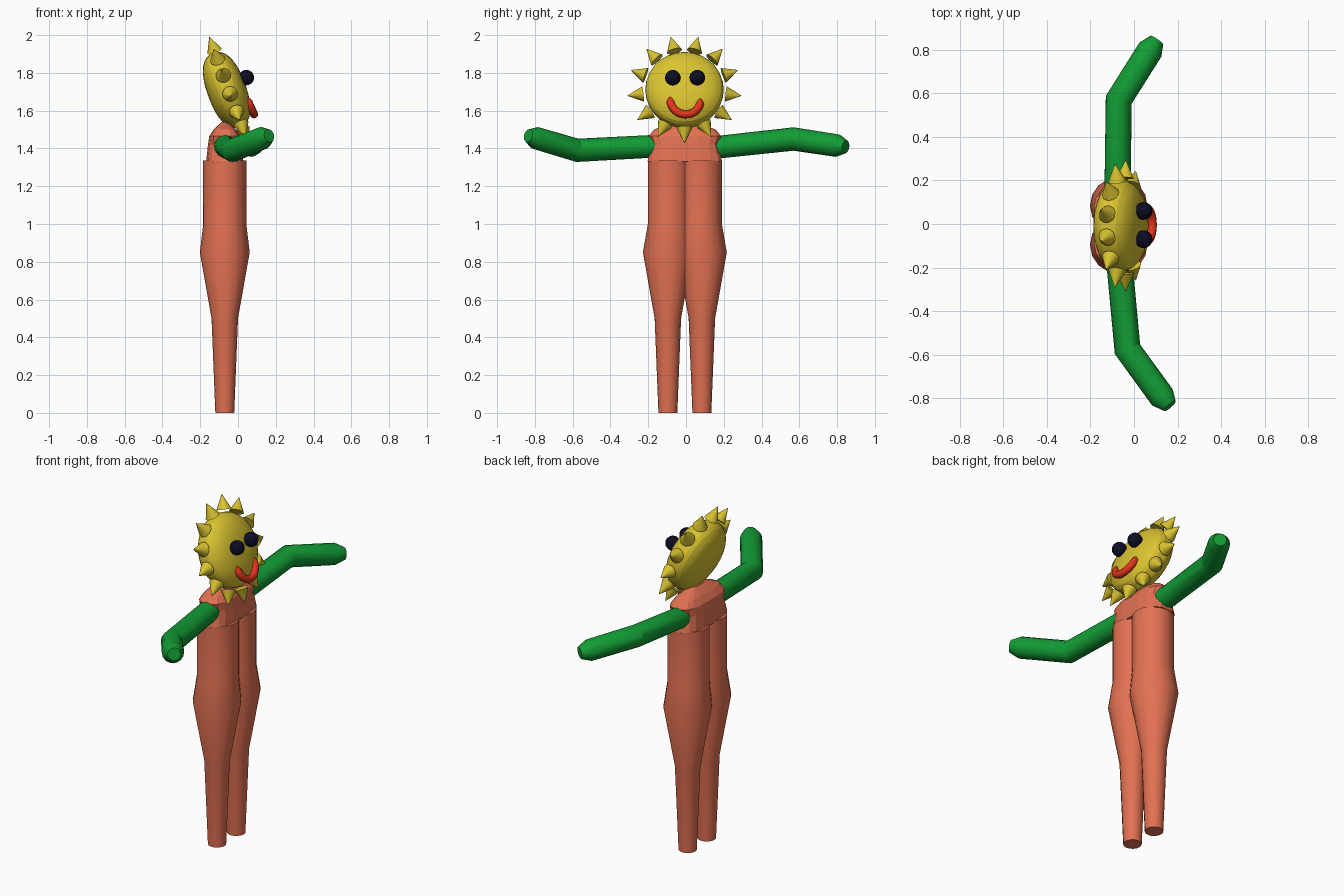
import bpy, bmesh, math
from mathutils import Vector, Matrix

if "Cube" in bpy.data.objects:
    bpy.data.objects.remove(bpy.data.objects["Cube"])

def mat(name, rgb):
    m = bpy.data.materials.new(name)
    m.diffuse_color = (*rgb, 1)
    m.use_nodes = True
    m.node_tree.nodes["Principled BSDF"].inputs["Base Color"].default_value = m.diffuse_color
    return m

CORAL = mat("coral", (0.76, 0.165, 0.085))
GREEN = mat("green", (0.006, 0.33, 0.035))
YELLOW = mat("yellow", (0.70, 0.55, 0.03))
NAVY = mat("navy", (0.004, 0.004, 0.018))
RED = mat("red", (0.78, 0.035, 0.012))

def finish(name, bm, material, angle=None):
    bmesh.ops.recalc_face_normals(bm, faces=bm.faces)
    me = bpy.data.meshes.new(name)
    bm.to_mesh(me)
    bm.free()
    me.materials.append(material)
    ob = bpy.data.objects.new(name, me)
    bpy.context.collection.objects.link(ob)
    if angle:
        bpy.context.view_layer.objects.active = ob
        ob.select_set(True)
        bpy.ops.object.shade_smooth_by_angle(angle=math.radians(angle))
        ob.select_set(False)
    return ob

def loft(name, rings, material, angle=None):
    """Skin a list of point rings and cap both ends."""
    bm = bmesh.new()
    vs = [[bm.verts.new(p) for p in r] for r in rings]
    n = len(vs[0])
    for a, b in zip(vs, vs[1:]):
        for i in range(n):
            j = (i + 1) % n
            bm.faces.new((a[i], a[j], b[j], b[i]))
    bm.faces.new(vs[0])
    bm.faces.new(vs[-1])
    return finish(name, bm, material, angle)

def tube(name, pts, radii, ref, material, sides=16, angle=30):
    pts, ref = [Vector(p) for p in pts], Vector(ref)
    rings = []
    for i, (p, r) in enumerate(zip(pts, radii)):
        t = Vector()
        if i > 0:
            t += (p - pts[i - 1]).normalized()
        if i < len(pts) - 1:
            t += (pts[i + 1] - p).normalized()
        t.normalize()
        u = t.cross(ref).normalized()
        v = t.cross(u)
        rings.append([p + r * (u * math.cos(2 * math.pi * k / sides) + v * math.sin(2 * math.pi * k / sides))
                      for k in range(sides)])
    return loft(name, rings, material, angle)

def circle(c, r, n=16):
    return [(c[0] + r * math.cos(2 * math.pi * k / n), c[1] + r * math.sin(2 * math.pi * k / n), c[2])
            for k in range(n)]

# Legs running up into the two halves of the torso: (offset, z, radius)
half = [(.09, 0, .05), (.09, .5, .07), (.09, .85, .132), (.082, 1.0, .114), (.082, 1.335, .114)]
for side, s in (("left", 1), ("right", -1)):
    loft(side + "_leg_and_torso", [circle((-.07, s * o - .006, z), r) for o, z, r in half], CORAL, 30)

# Shoulders: squared-off rings closing towards the neck (z, half depth, half width)
def squared(z, hx, hy, n=16):
    pts = []
    for k in range(n):
        a = 2 * math.pi * (k + .5) / n
        c, s = math.cos(a), math.sin(a)
        pts.append((-.07 + hx * math.copysign(abs(c) ** .6, c),
                    -.006 + hy * math.copysign(abs(s) ** .6, s), z))
    return pts

loft("shoulders", [squared(*r) for r in
     ((1.33, .1, .2), (1.42, .09, .178), (1.465, .083, .195), (1.5, .06, .165), (1.54, .02, .06))], CORAL)

# Arms, bent at the elbow with blunt tips
arm_r = (.06, .06, .062, .06, .035)
tube("left_arm", [(-.075, .1, 1.405), (-.075, .2, 1.41), (-.07, .57, 1.45), (.075, .80, 1.415), (.105, .845, 1.408)],
     arm_r, (0, 0, 1), GREEN)
tube("right_arm", [(-.07, -.1, 1.415), (-.065, -.2, 1.41), (-.03, -.575, 1.39), (.13, -.795, 1.455), (.165, -.835, 1.468)],
     arm_r, (0, 0, 1), GREEN)

# Head: thick rounded disc, leaning back; local z is the facing direction
tilt = math.radians(20)
HEAD = Matrix.Translation((-.06, -.008, 1.71)) @ Matrix.Rotation(math.pi / 2 - tilt, 4, 'Y')
rings = []
for i in range(17):
    a = -math.pi / 2 + math.pi * (i + .15) / 16.3
    r = .208 * math.cos(a) ** .85
    h = .103 * math.copysign(abs(math.sin(a)) ** .85, a)
    rings.append([HEAD @ Vector(p) for p in circle((0, 0, h), r, 28)])
loft("head", rings, YELLOW, 15)

# Spikes around the rim (local -x is up the face)
for k in range(13):
    a = 2 * math.pi * k / 13
    bm = bmesh.new()
    bmesh.ops.create_cone(bm, cap_ends=True, segments=14, radius1=.041, radius2=.001, depth=.083)
    m = HEAD @ Matrix.Rotation(a, 4, 'Z') @ Matrix.Translation((.262, 0, .01)) @ Matrix.Rotation(math.pi / 2, 4, 'Y')
    bmesh.ops.transform(bm, matrix=m, verts=bm.verts)
    finish("spike_%02d" % (k + 1), bm, YELLOW, 35)

# Eyes
for side, y in (("left", .06), ("right", -.07)):
    bm = bmesh.new()
    bmesh.ops.create_uvsphere(bm, u_segments=16, v_segments=10, radius=.041)
    bmesh.ops.translate(bm, vec=(.044, y, 1.775), verts=bm.verts)
    finish(side + "_eye", bm, NAVY, 40)

# Smiling mouth: tube along a half ellipse, rounded at the ends
pts, rad = [], []
for i in range(13):
    a = math.pi * (-.04 + 1.08 * i / 12)
    s = math.sin(a)
    pts.append((.05 + .035 * s, -.004 - .08 * math.cos(a), 1.66 - .075 * s - .01 * (i / 12)))
    rad.append(.009 if i in (0, 12) else .021)
tube("mouth", pts, rad, (1, 0, 0), RED, 10, 45)
